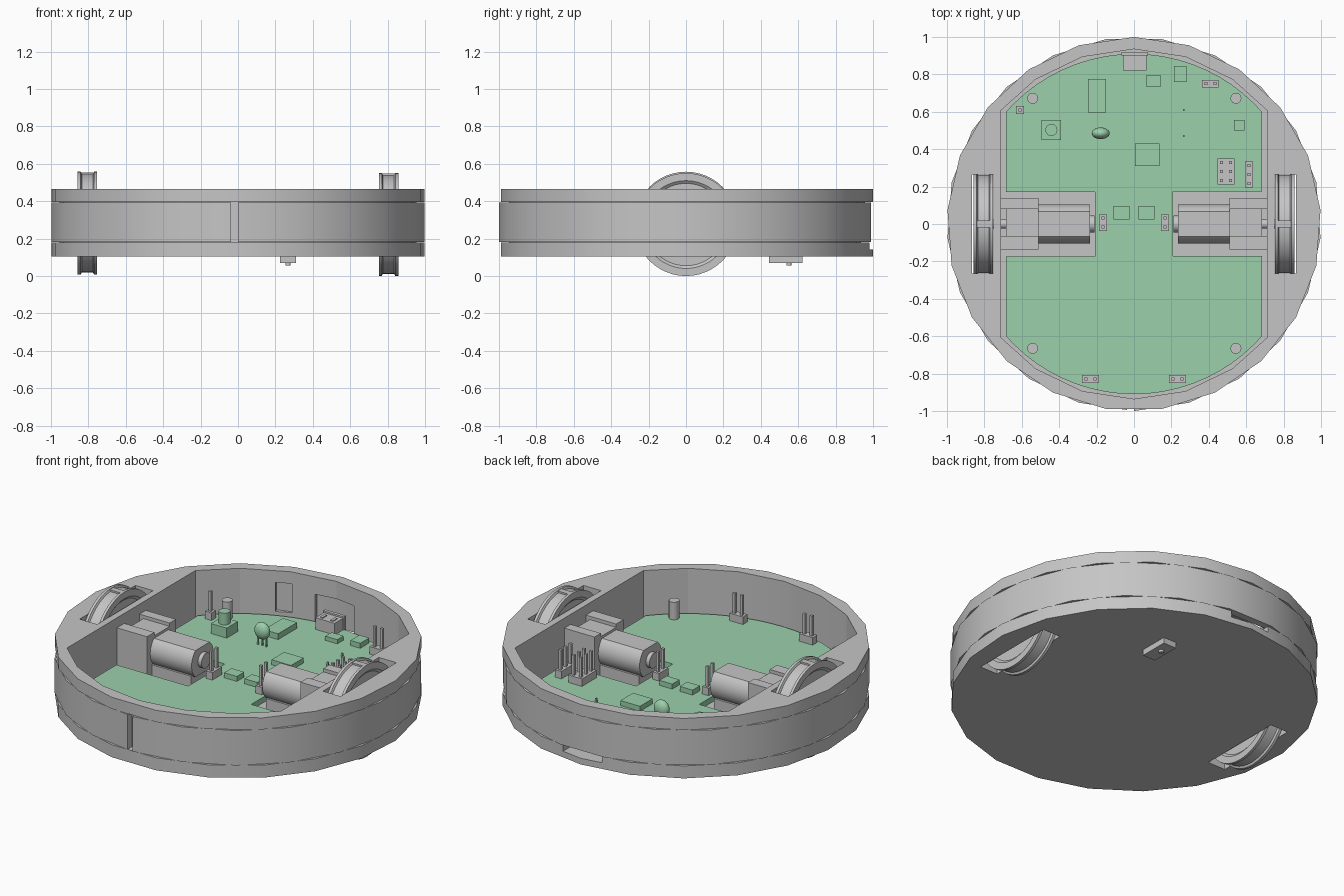
import bpy, bmesh, math
from mathutils import Matrix

if "Cube" in bpy.data.objects:
    bpy.data.objects.remove(bpy.data.objects["Cube"])


def material(name, rgb):
    m = bpy.data.materials.new(name)
    m.diffuse_color = (*rgb, 1)
    m.use_nodes = True
    m.node_tree.nodes["Principled BSDF"].inputs["Base Color"].default_value = m.diffuse_color
    return m


GREY = material("grey plastic", (0.56, 0.56, 0.56))
GREEN = material("board green", (0.33, 0.63, 0.41))


def finish(name, bm, mat, smooth=True):
    bmesh.ops.recalc_face_normals(bm, faces=bm.faces)
    me = bpy.data.meshes.new(name)
    bm.to_mesh(me)
    bm.free()
    me.materials.append(mat)
    ob = bpy.data.objects.new(name, me)
    bpy.context.collection.objects.link(ob)
    if smooth:
        shade(ob)
    return ob


def select(ob):
    bpy.ops.object.select_all(action='DESELECT')
    ob.select_set(True)
    bpy.context.view_layer.objects.active = ob


def shade(ob):
    select(ob)
    bpy.ops.object.shade_smooth_by_angle(angle=math.radians(30))


def prism(name, pts, z0, z1, mat=GREY, matrix=None, smooth=True):
    """Extrude a flat outline from z0 to z1."""
    bm = bmesh.new()
    lo = [bm.verts.new((x, y, z0)) for x, y in pts]
    hi = [bm.verts.new((x, y, z1)) for x, y in pts]
    bm.faces.new(lo)
    bm.faces.new(hi)
    for i in range(len(pts)):
        j = (i + 1) % len(pts)
        bm.faces.new((lo[i], lo[j], hi[j], hi[i]))
    if matrix:
        bm.transform(matrix)
    return finish(name, bm, mat, smooth)


def box(name, x0, x1, y0, y1, z0, z1, mat=GREY, matrix=None):
    pts = [(x0, y0), (x1, y0), (x1, y1), (x0, y1)]
    return prism(name, pts, z0, z1, mat, matrix, False)


def lathe(name, prof, n, phase=0.0, mat=GREY, matrix=None, closed=False):
    """Spin a (radius, height) profile; cap the ends unless it is a closed loop."""
    bm = bmesh.new()
    rings = [[bm.verts.new((r * math.cos(phase + math.tau * k / n),
                            r * math.sin(phase + math.tau * k / n), z))
              for k in range(n)] for r, z in prof]
    pairs = list(zip(rings, rings[1:]))
    if closed:
        pairs.append((rings[-1], rings[0]))
    else:
        bm.faces.new(rings[0])
        bm.faces.new(rings[-1])
    for a, b in pairs:
        for k in range(n):
            j = (k + 1) % n
            bm.faces.new((a[k], a[j], b[j], b[k]))
    if matrix:
        bm.transform(matrix)
    return finish(name, bm, mat)


def cut(ob, cutters):
    for c in cutters:
        c.hide_render = True
        mod = ob.modifiers.new("cut", 'BOOLEAN')
        mod.operation = 'DIFFERENCE'
        mod.solver = 'EXACT'
        mod.object = c
        select(ob)
        bpy.ops.object.modifier_apply(modifier=mod.name)
        bpy.data.objects.remove(c)
    shade(ob)


def arc(r, limit, n):
    """Upper arc of a circle clipped at x = +-limit, running right to left."""
    end = math.sqrt(r * r - limit * limit)
    mid = [(r * math.cos(math.tau * k / n + math.pi / 2),
            r * math.sin(math.tau * k / n + math.pi / 2)) for k in range(-n // 2, n // 2)]
    return [(limit, end)] + [p for p in mid if abs(p[0]) < limit - 0.01 and p[1] > 0] + [(-limit, end)]


# Round shell with a groove, central cavity, wheel wells and wall openings
hull = lathe("shell", [(1, .105), (1, .18), (.956, .18), (.956, .395), (1, .395), (1, .465)],
             21, math.pi / 2)
top = arc(.935, .71, 21)
cavity = prism("cavity_cutter", top + [(-x, -y) for x, y in top], .14, .6, smooth=False)
wells = [box("well_cutter", *sorted((s * .75, s * .867)), -.265, .265, 0, .6) for s in (-1, 1)]
port = box("port_cutter", -.13, .13, .85, 1.1, .142, .36)
window = box("window_cutter", -.046, .046, .85, 1.1, .22, .40 - .006,
             matrix=Matrix.Rotation(math.radians(19.5), 4, 'Z'))
cut(hull, [cavity, *wells, port, window])

# Outer band in the groove, split at the front
band = lathe("outer_band", [(.957, .183), (1, .183), (1, .392), (.957, .392)],
             21, -math.pi / 2, closed=True)
cut(band, [box("slit_cutter", -.038, 0, -1.1, -.8, .1, .5)])

# Circuit board with motor notches
B = .205
up = arc(.91, .685, 72)
notch = [(-.685, .172), (-.208, .172), (-.208, -.175), (-.685, -.175)]
prism("circuit_board", up + notch + [(-x, -y) for x, y in up] + [(-x, -y) for x, y in notch],
      .17, B, GREEN)

# Wheels, motors and gearbox brackets
flat = math.asin(.08 / .105)
motor = [(.105 * math.cos(a), .105 * math.sin(a))
         for side in (0, math.pi) for a in [side - flat + 2 * flat * k / 10 for k in range(11)]]
for s, side, zc in ((-1, "left", .2825), (1, "right", .275)):
    def along(x, z=zc):
        # local x -> y, local y -> z, local z -> x
        return Matrix(((0, 0, 1, x), (1, 0, 0, 0), (0, 1, 0, z), (0, 0, 0, 1)))
    lathe(side + "_wheel", [(.22, -.04), (.235, -.052), (.275, -.052), (.275, -.036), (.263, -.03),
                            (.263, .03), (.275, .036), (.275, .052), (.235, .052), (.22, .04)],
          48, matrix=along(s * .805))
    box(side + "_tread_seam", *sorted((s * .755, s * .845)), -.018, .018, zc + .24, zc + .272)
    lathe(side + "_axle", [(.025, -.06), (.025, .06)], 16, matrix=along(s * .73))
    prism(side + "_motor", motor, -.14, .14, matrix=along(s * .375, .29))
    lathe(side + "_motor_boss", [(.045, -.02), (.045, .02)], 24, matrix=along(s * .232, .29))
    for part, x0, y0, y1, z1 in (("gearbox", .685, -.065, .08, .385),
                                 ("bracket_front", .71, -.135, -.065, .405),
                                 ("bracket_back", .71, .08, .14, .405)):
        box(f"{side}_{part}", *sorted((s * x0, s * .51)), y0, y1, .139, z1)
    box(side + "_motor_cradle", *sorted((s * .51, s * .25)), -.09, .09, .139, .22)

# Flat chips
for i, (x0, x1, y0, y1, h) in enumerate((
        (.065, .145, .735, .795, .025), (.215, .28, .76, .845, .03), (-.245, -.15, .595, .775, .035),
        (.005, .135, .31, .43, .03), (.535, .59, .5, .555, .03),
        (-.11, -.025, .025, .095, .03), (.025, .11, .025, .095, .03))):
    box(f"chip_{i}", x0, x1, y0, y1, B, B + h, GREEN)

# Push button
box("button_base", -.495, -.39, .45, .555, B, .265, GREEN)
lathe("button_cap", [(.032, .26), (.032, .335)], 24, mat=GREEN, matrix=Matrix.Translation((-.442, .503, 0)))

# Rounded component on three legs
bm = bmesh.new()
bmesh.ops.create_uvsphere(bm, u_segments=24, v_segments=12, radius=1,
                          matrix=Matrix.Translation((-.178, .485, .293)) @ Matrix.Diagonal((.048, .031, .05, 1)))
finish("droplet_component", bm, GREEN)
for i in (-1, 0, 1):
    x = -.178 + i * .028
    box(f"droplet_leg_{i + 1}", x - .004, x + .004, .481, .489, B, .27, GREEN)

# Data socket
box("socket_body", -.06, .068, .82, .915, B, .275)
box("socket_lip", -.066, .074, .9, .92, B - .005, .285)
for x in (-.04, .03):
    box("socket_latch", x, x + .018, .835, .875, .275, .28)


# Pin headers: centre, columns, rows
def header(i, cx, cy, nx, ny):
    p = .048
    box(f"header_{i}_base", cx - nx * p / 2 + .003, cx + nx * p / 2 - .003,
        cy - ny * p / 2 + .003, cy + ny * p / 2 - .003, B, .25)
    for a in range(nx):
        for b in range(ny):
            x, y = cx + (a - (nx - 1) / 2) * p, cy + (b - (ny - 1) / 2) * p
            box(f"header_{i}_pin", x - .008, x + .008, y - .008, y + .008, B, .37)


for i, h in enumerate(((.408, .75, 2, 1), (-.61, .61, 1, 1), (.492, .28, 2, 3), (.615, .265, 1, 3),
                       (-.165, .007, 1, 2), (.165, .007, 1, 2), (-.232, -.828, 2, 1), (.232, -.828, 2, 1))):
    header(i, *h)

# Mounting posts
for x in (-.542, .545):
    for y in (-.665, .672):
        lathe("mounting_post", [(.029, .139), (.029, .31)], 24, matrix=Matrix.Translation((x, y, 0)))

# Downward sensor under the floor, with its pins above
box("floor_sensor", .225, .31, .445, .622, .07, .106)
lathe("sensor_lens", [(.014, .055), (.014, .075)], 16, matrix=Matrix.Translation((.268, .55, 0)))
for y in (.47, .61):
    box("sensor_pin", .261, .271, y - .005, y + .005, B, .23)
